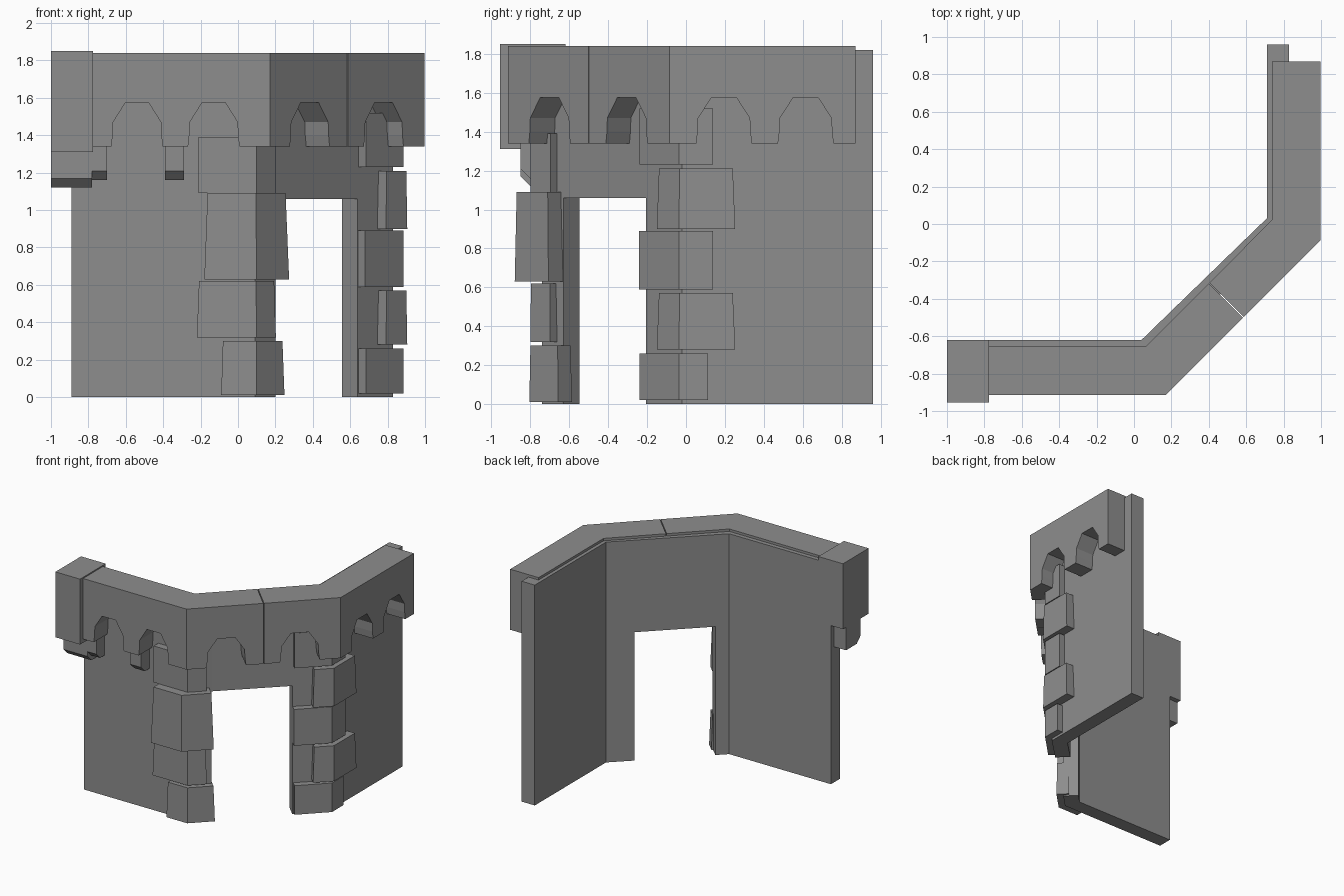
import bpy
import bmesh
from math import sqrt
from mathutils import Vector

cube = bpy.data.objects.get("Cube")
if cube:
    bpy.data.objects.remove(cube, do_unlink=True)

# Stone colour
stone = bpy.data.materials.new("grey_stone")
stone.use_nodes = True
colour = (0.27, 0.27, 0.27, 1)
stone.diffuse_color = colour
stone.node_tree.nodes["Principled BSDF"].inputs["Base Color"].default_value = colour


def loft(name, ring_a, ring_b):
    """Closed solid between two matching rings of points."""
    bm = bmesh.new()
    a = [bm.verts.new(p) for p in ring_a]
    b = [bm.verts.new(p) for p in ring_b]
    bm.faces.new(a)
    bm.faces.new(b[::-1])
    for i in range(len(a)):
        j = (i + 1) % len(a)
        bm.faces.new((a[j], a[i], b[i], b[j]))
    bmesh.ops.recalc_face_normals(bm, faces=bm.faces)
    mesh = bpy.data.meshes.new(name)
    bm.to_mesh(mesh)
    bm.free()
    mesh.materials.append(stone)
    obj = bpy.data.objects.new(name, mesh)
    bpy.context.collection.objects.link(obj)
    return obj


def prism(name, plan, z0, z1, top=1.0):
    """Upright prism from a plan outline, optionally tapered to the top."""
    pts = [Vector(p) for p in plan]
    mid = sum(pts, Vector((0, 0))) / len(pts)
    upper = [mid + (p - mid) * top for p in pts]
    return loft(name, [(p.x, p.y, z0) for p in pts], [(p.x, p.y, z1) for p in upper])


def corbel(name, x0, x1, y0, y1, z0, z1):
    """Bracket with a chamfered lower front edge."""
    c = 0.05
    side = [(y1, z1), (y0, z1), (y0, z0 + c), (y0 + c, z0), (y1, z0)]
    return loft(name, [(x0, y, z) for y, z in side], [(x1, y, z) for y, z in side])


# Bent wall with a doorway in the slanted part
WALL_TOP, DOOR_TOP = 1.82, 1.06
jamb_l = [(0.2, -0.63), (0.115, -0.547)]
jamb_r = [(0.64, -0.205), (0.555, -0.12)]
prism("front_wall", [(-0.89, -0.62), (-0.89, -0.74), (0.09, -0.74)] + jamb_l + [(0.04, -0.62)],
      0, WALL_TOP)
prism("side_wall", [(0.71, 0.96), (0.83, 0.96), (0.83, -0.02)] + jamb_r + [(0.71, 0.03)],
      0, WALL_TOP)
prism("door_lintel", jamb_l + jamb_r[::-1], DOOR_TOP, WALL_TOP)


# Parapet sections with faceted arches cut in the lower edge
def parapet(name, outer, inner, centres, half):
    z0, z1 = 1.34, 1.84
    o0, o1, i0, i1 = (Vector(p) for p in outer + inner)
    along = (o1 - o0).normalized()
    depth = Vector((-along.y, along.x)) * 0.26
    arch = [(-1, z0), (-0.95, 1.40), (-0.93, 1.47), (-0.45, 1.575)]
    arch += [(-s, z) for s, z in arch[::-1]]
    front, back = [(*o0, z1), (*o0, z0)], [(*i0, z1), (*i0, z0)]
    for c in centres:
        for s, z in arch:
            p = o0 + along * (c + s * half)
            front.append((*p, z))
            back.append((*(p + depth), z))
    front += [(*o1, z0), (*o1, z1)]
    back += [(*i1, z0), (*i1, z1)]
    loft(name, front, back)


parapet("front_parapet", [(-0.78, -0.915), (0.17, -0.915)], [(-0.78, -0.655), (0.062, -0.655)],
        (0.24, 0.65), 0.137)
gap = 0.002
parapet("slanted_parapet_left", [(0.17, -0.915), (0.585 - gap, -0.5 - gap)],
        [(0.062, -0.655), (0.401 - gap, -0.316 - gap)], (0.302,), 0.15)
parapet("slanted_parapet_right", [(0.585 + gap, -0.5 + gap), (0.998, -0.085)],
        [(0.401 + gap, -0.316 + gap), (0.738, 0.022)], (0.272,), 0.15)
parapet("side_parapet", [(0.998, -0.085), (0.998, 0.87)], [(0.738, 0.022), (0.738, 0.87)],
        (0.28, 0.70), 0.142)

# Raised end block and its brackets
prism("parapet_end_block", [(-1, -0.955), (-0.775, -0.955), (-0.775, -0.62), (-1, -0.62)],
      1.31, 1.85)
corbel("end_block_corbel", -1, -0.78, -0.85, -0.66, 1.12, 1.31)
for i, (x0, x1) in enumerate([(-0.78, -0.7), (-0.39, -0.29)]):
    corbel(f"parapet_corbel_{i + 1}", x0, x1, -0.85, -0.7, 1.16, 1.36)


# Quoin stones bent around each corner of the wall
def quoin(name, corner, dir_a, len_a, dir_b, len_b, depth, z0, z1, top):
    c, a, b = Vector(corner), Vector(dir_a), Vector(dir_b)
    inward = (a + b).normalized()
    n_a = (inward - a * inward.dot(a)).normalized()
    n_b = (inward - b * inward.dot(b)).normalized()
    inner = c + (n_a + n_b) * depth / (1 + n_a.dot(n_b))
    plan = [c + a * len_a, c, c + b * len_b, c + b * len_b + n_b * depth,
            inner, c + a * len_a + n_a * depth]
    prism(name, plan, z0, z1, top)


h = 1 / sqrt(2)
left_stones = [  # corner y, length along wall, length along slant, depth, z range, taper
    (-0.805, 0.19, 0.21, 0.10, 0.01, 0.30, 0.94),
    (-0.80, 0.32, 0.145, 0.08, 0.32, 0.62, 0.95),
    (-0.88, 0.28, 0.245, 0.15, 0.63, 1.09, 0.92),
    (-0.80, 0.31, 0.145, 0.08, 1.09, 1.39, 1.0),
]
for i, (y, la, lb, d, z0, z1, top) in enumerate(left_stones):
    quoin(f"left_quoin_{i + 1}", (0.1, y), (-1, 0), la, (h, h), lb, d, z0, z1, top)

right_stones = [  # corner x, length along wall, length along slant, depth, z range, taper
    (0.885, 0.15, 0.285, 0.08, 0.02, 0.26, 1.0),
    (0.905, 0.29, 0.16, 0.10, 0.28, 0.57, 0.94),
    (0.885, 0.175, 0.29, 0.10, 0.59, 0.89, 1.0),
    (0.905, 0.29, 0.16, 0.10, 0.90, 1.21, 0.94),
    (0.885, 0.175, 0.285, 0.08, 1.23, 1.52, 1.0),
]
for i, (x, la, lb, d, z0, z1, top) in enumerate(right_stones):
    quoin(f"right_quoin_{i + 1}", (x, -0.037), (0, 1), la, (-h, -h), lb, d, z0, z1, top)
